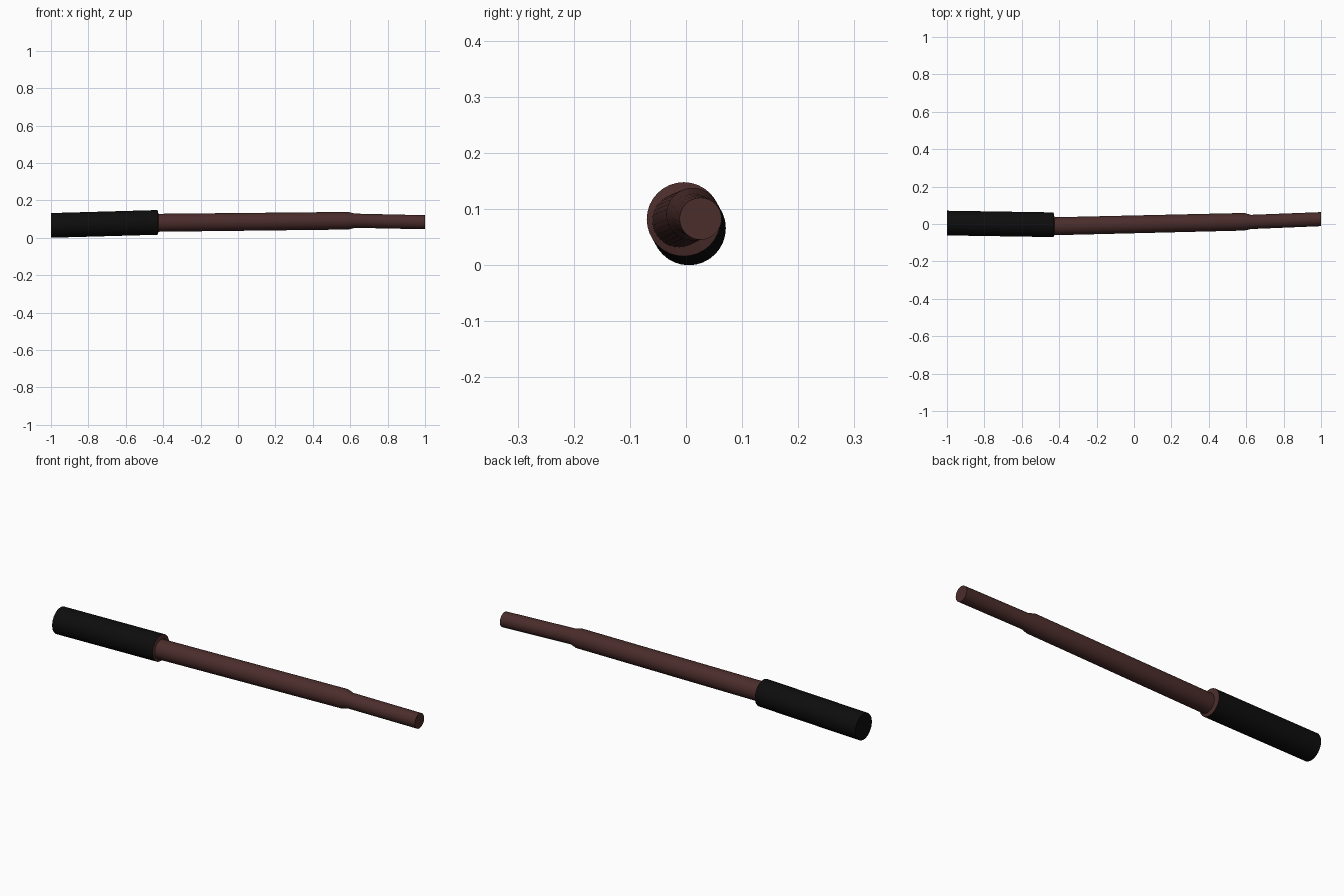
import bpy, bmesh, math
from mathutils import Vector

if "Cube" in bpy.data.objects:
    bpy.data.objects.remove(bpy.data.objects["Cube"])

SIDES = 32


def material(name, color):
    m = bpy.data.materials.new(name)
    m.diffuse_color = (*color, 1)
    m.use_nodes = True
    m.node_tree.nodes["Principled BSDF"].inputs["Base Color"].default_value = m.diffuse_color
    return m


def tube(name, stations, mat, cap_start, cap_end):
    """Skin round rings given as (x, y, z, radius) along a slightly bent axis."""
    bm = bmesh.new()
    rings = []
    for x, y, z, r in stations:
        ring = []
        for i in range(SIDES):
            a = 2 * math.pi * i / SIDES
            ring.append(bm.verts.new(Vector((x, y + r * math.cos(a), z + r * math.sin(a)))))
        rings.append(ring)
    for a, b in zip(rings, rings[1:]):
        for i in range(SIDES):
            j = (i + 1) % SIDES
            bm.faces.new((a[i], a[j], b[j], b[i]))
    if cap_start:
        bm.faces.new(rings[0])
    if cap_end:
        bm.faces.new(rings[-1])
    bmesh.ops.recalc_face_normals(bm, faces=bm.faces[:])
    me = bpy.data.meshes.new(name)
    bm.to_mesh(me)
    bm.free()
    me.materials.append(mat)
    ob = bpy.data.objects.new(name, me)
    bpy.context.collection.objects.link(ob)
    bpy.ops.object.select_all(action='DESELECT')
    ob.select_set(True)
    bpy.context.view_layer.objects.active = ob
    bpy.ops.object.shade_smooth_by_angle(angle=math.radians(30))
    return ob


black = material("grip_black", (0.004, 0.004, 0.004))
brown = material("dark_wood", (0.069, 0.026, 0.024))

# Thick grip, closed at the butt
tube("grip", [(-1.0, 0.005, 0.066, 0.066),
              (-0.43, -0.004, 0.082, 0.066)], black, True, False)

# Shaft: shoulder against the grip, long straight body, step down to a thin tip
tube("shaft", [(-0.43, -0.004, 0.082, 0.066),
               (-0.425, -0.012, 0.080, 0.048),
               (0.59, 0.012, 0.091, 0.047),
               (0.625, 0.011, 0.091, 0.038),
               (1.0, 0.026, 0.083, 0.0375)], brown, False, True)
